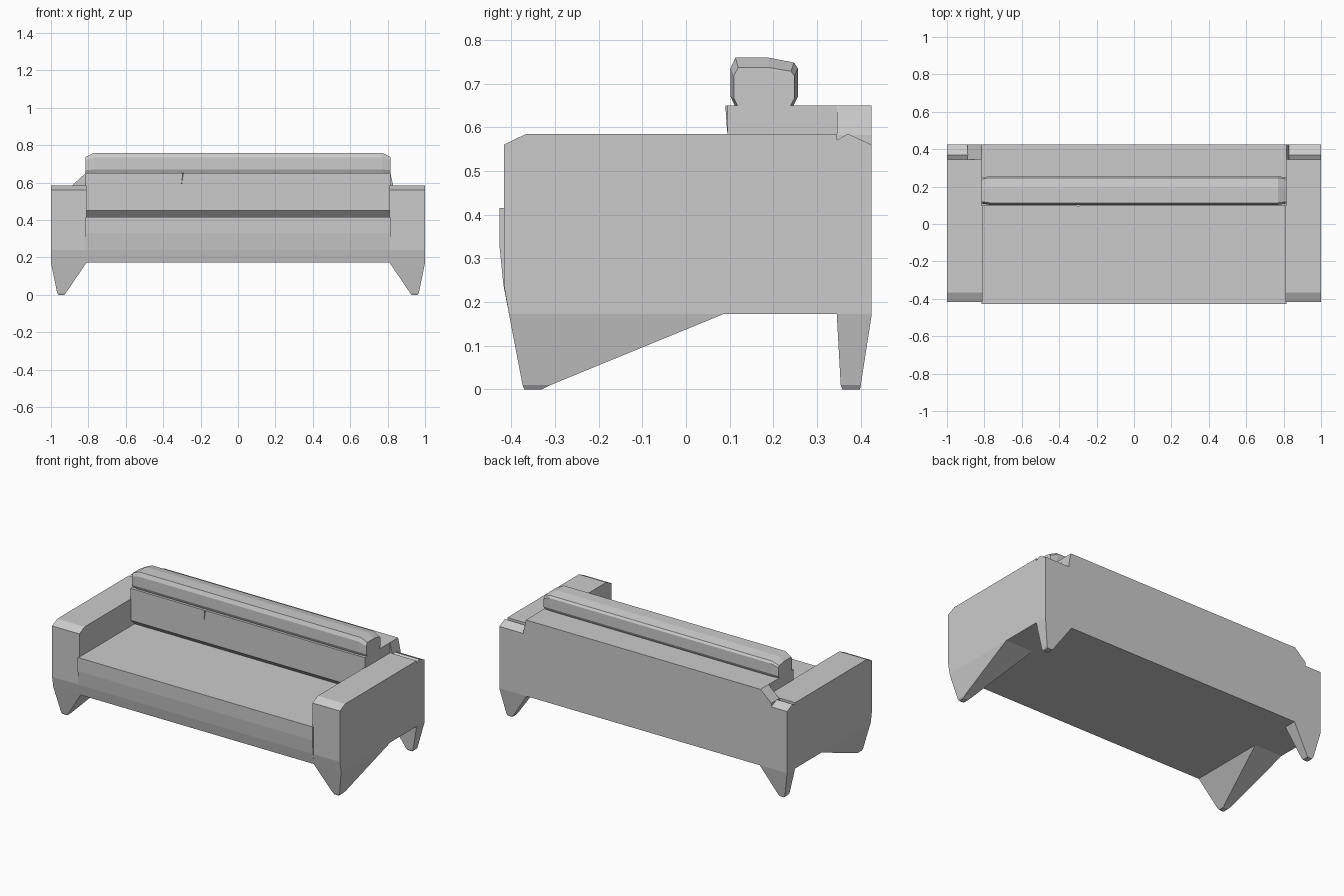
import bpy, bmesh


def loft(name, rings):
    """Join equal-length rings of 3D points into a closed, flat-faced solid."""
    bm = bmesh.new()
    loops = [[bm.verts.new(p) for p in ring] for ring in rings]
    n = len(loops[0])
    for a, b in zip(loops, loops[1:]):
        for i in range(n):
            j = (i + 1) % n
            bm.faces.new((a[i], a[j], b[j], b[i]))
    bm.faces.new(loops[0])
    bm.faces.new(loops[-1])
    bmesh.ops.recalc_face_normals(bm, faces=bm.faces)
    mesh = bpy.data.meshes.new(name)
    bm.to_mesh(mesh)
    bm.free()
    obj = bpy.data.objects.new(name, mesh)
    bpy.context.collection.objects.link(obj)
    return obj


def along_x(name, profile, x0, x1):
    """Extrude a (y, z) side profile between two x positions."""
    return loft(name, [[(x, y, z) for y, z in profile] for x in (x0, x1)])


def rect(x0, x1, y0, y1, z):
    return [(x0, y0, z), (x1, y0, z), (x1, y1, z), (x0, y1, z)]


def mirror_x(obj):
    obj.modifiers.new("mirror", 'MIRROR').use_mirror_merge = False


# Seat with slightly bulging front
along_x("seat", [(-0.405, 0.172), (-0.418, 0.24), (-0.427, 0.33), (-0.427, 0.415),
                 (0.14, 0.415), (0.14, 0.172)], -0.815, 0.815)

# Backrest with undercut above the seat
along_x("backrest", [(0.425, 0.172), (0.425, 0.65), (0.095, 0.65), (0.095, 0.45),
                     (0.13, 0.415), (0.13, 0.172)], -0.815, 0.815)

# Top bolster, tapered at both ends
section = [(0.112, 0.648), (0.102, 0.67), (0.102, 0.735), (0.113, 0.759), (0.19, 0.759),
           (0.247, 0.748), (0.256, 0.735), (0.256, 0.67), (0.245, 0.648)]
rings = []
for x, s in ((-0.815, 0.8), (-0.77, 1), (0.77, 1), (0.815, 0.8)):
    rings.append([(x, 0.178 + (y - 0.178) * (1 + s) / 2, 0.648 + (z - 0.648) * s)
                  for y, z in section])
loft("back_bolster", rings)

# Arms with chamfered ends
mirror_x(along_x("arm", [(-0.405, 0.172), (-0.417, 0.24), (-0.417, 0.56), (-0.365, 0.585),
                         (0.345, 0.585), (0.345, 0.57), (0.37, 0.585), (0.425, 0.56),
                         (0.425, 0.172)], 0.81, 1.0))

# Sloped shoulders at the back corners, uneven left and right
for side, reach in ((-1, 0.89), (1, 0.83)):
    tri = [(0.80, 0.65), (0.815, 0.65), (reach, 0.582), (reach, 0.55), (0.80, 0.55)]
    loft("back_shoulder", [[(side * x, y, z) for x, z in tri] for y in (0.345, 0.425)])

# Front leg sweeping back under the arm
mirror_x(loft("front_leg", [rect(0.81, 1.0, -0.405, 0.085, 0.172),
                            rect(0.92, 0.967, -0.374, -0.31, 0.01),
                            rect(0.928, 0.96, -0.37, -0.33, 0.0)]))

# Short back leg
mirror_x(loft("back_leg", [rect(0.81, 1.0, 0.345, 0.425, 0.172),
                           rect(0.92, 0.967, 0.354, 0.40, 0.01),
                           rect(0.928, 0.96, 0.358, 0.398, 0.0)]))

# Small fold in the seam below the bolster
loft("seam_fold", [[(-0.31, 0.097, 0.65), (-0.295, 0.09, 0.65), (-0.29, 0.097, 0.65)],
                   [(-0.305, 0.097, 0.59), (-0.302, 0.094, 0.59), (-0.30, 0.097, 0.59)]])
